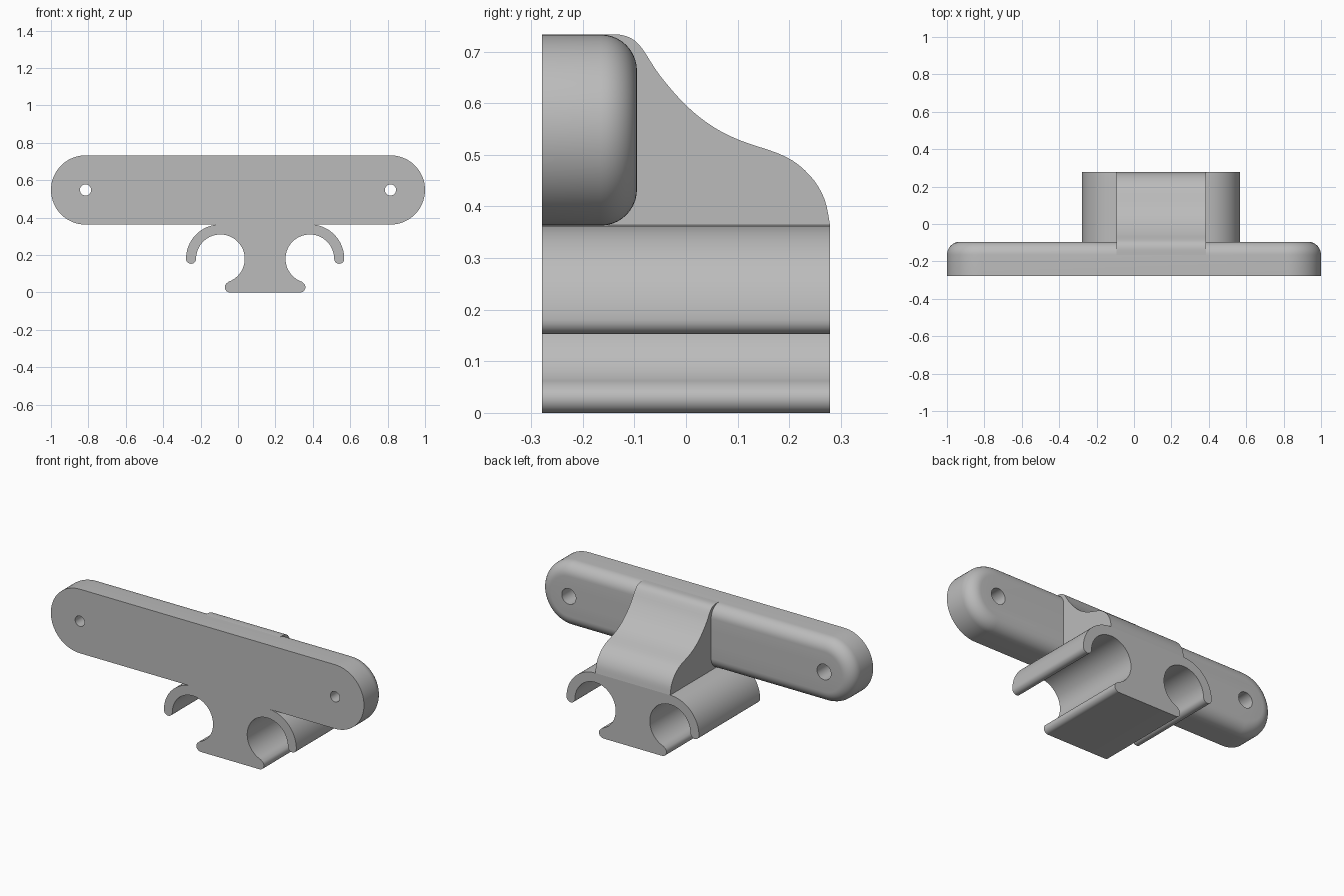
import bpy
import bmesh
from math import pi, sin, cos, radians
from mathutils import Vector

if "Cube" in bpy.data.objects:
    bpy.data.objects.remove(bpy.data.objects["Cube"], do_unlink=True)

FRONT, BACK = -0.279, 0.279
PLATE_BACK = -0.095
MID_Z, END_R = 0.548, 0.185      # plate centre height and end radius
CLIP_X, CLIP_Z = 0.145, 0.18     # clip centre line and tube height
TUBE_X, TUBE_R, ARM_R = 0.239, 0.13, 0.184

grey = bpy.data.materials.new("plain grey")
grey.use_nodes = True
grey.diffuse_color = (0.5, 0.5, 0.5, 1)
grey.node_tree.nodes["Principled BSDF"].inputs["Base Color"].default_value = (0.5, 0.5, 0.5, 1)


def loft(name, rings):
    """Skin matching rings of points and cap both ends."""
    bm = bmesh.new()
    loops = [[bm.verts.new(p) for p in ring] for ring in rings]
    n = len(loops[0])
    for a, b in zip(loops, loops[1:]):
        for i in range(n):
            j = (i + 1) % n
            bm.faces.new((a[i], a[j], b[j], b[i]))
    bm.faces.new(loops[0])
    bm.faces.new(loops[-1])
    bmesh.ops.recalc_face_normals(bm, faces=bm.faces)
    mesh = bpy.data.meshes.new(name)
    bm.to_mesh(mesh)
    bm.free()
    mesh.materials.append(grey)
    obj = bpy.data.objects.new(name, mesh)
    bpy.context.collection.objects.link(obj)
    return obj


def activate(obj):
    bpy.ops.object.select_all(action='DESELECT')
    obj.select_set(True)
    bpy.context.view_layer.objects.active = obj


def smooth(obj):
    activate(obj)
    bpy.ops.object.shade_smooth_by_angle(angle=radians(30))


def arc(cx, cz, r, start, end, steps):
    """Points on an arc in the xz plane, angles in degrees."""
    angles = [radians(start + (end - start) * i / steps) for i in range(steps + 1)]
    return [(cx + r * cos(a), cz + r * sin(a)) for a in angles]


# Wall plate: long rounded bar with a rounded back edge
def stadium(y, r):
    outline = (arc(1 - END_R, MID_Z, r, -90, 90, 32)
               + arc(END_R - 1, MID_Z, r, 90, 270, 32))
    return [(x, y, z) for x, z in outline]


ROUND = 0.07
rings = [stadium(FRONT, END_R)]
for i in range(11):
    a = pi / 2 * i / 10
    rings.append(stadium(PLATE_BACK - ROUND * (1 - sin(a)), END_R - ROUND * (1 - cos(a))))
plate = loft("wall_plate", rings)

# Screw holes, wider at the back
for side in (-1, 1):
    steps = [(FRONT - 0.1, 0.03), (-0.2, 0.03), (-0.199, 0.045), (0, 0.045)]
    cutter = loft("hole_cutter", [[(x, y, z) for x, z in
                  arc(side * (1 - END_R), MID_Z, r, 0, 348.75, 31)] for y, r in steps])
    cutter.hide_render = True
    activate(plate)
    cut = plate.modifiers.new("hole", 'BOOLEAN')
    cut.operation, cut.object, cut.solver = 'DIFFERENCE', cutter, 'EXACT'
    bpy.ops.object.modifier_apply(modifier=cut.name)
    bpy.data.objects.remove(cutter, do_unlink=True)
smooth(plate)

# Double clip: half profile from the top of the arm down to the foot, mirrored
tip_r = (ARM_R - TUBE_R) / 2
foot_r = 0.028
foot_x = TUBE_X + (TUBE_R + foot_r) * cos(radians(-109))
half = arc(TUBE_X, CLIP_Z, ARM_R, 90, 0, 20)
half += arc(TUBE_X + TUBE_R + tip_r, CLIP_Z, tip_r, 0, -180, 10)[1:]
half += arc(TUBE_X, CLIP_Z, TUBE_R, 0, 251, 44)[1:]
half += arc(foot_x, foot_r, foot_r, 71, -90, 12)[1:]
profile = half + [(-x, z) for x, z in reversed(half)]
clip = loft("double_clip", [[(CLIP_X + x, y, z) for x, z in profile] for y in (FRONT, BACK)])
smooth(clip)

# Sweeping bracket between plate and clip
path = [Vector(p) for p in (
    (BACK, 0.364), (0.268, 0.415), (0.24, 0.46), (0.192, 0.497), (0.105, 0.528),
    (0.05, 0.556), (0, 0.596), (-0.05, 0.653), (-0.085, 0.706), (-0.105, 0.725),
    (-0.13, 0.733), (-0.165, 0.733))]
curve = []
for i in range(len(path) - 1):
    a, b = path[max(i - 1, 0)], path[i]
    c, d = path[i + 1], path[min(i + 2, len(path) - 1)]
    for t in (0, 0.25, 0.5, 0.75):
        curve.append(b + 0.5 * t * ((c - a) + t * ((2 * a - 5 * b + 4 * c - d)
                     + t * (3 * b - a - 3 * c + d))))
curve += [path[-1], Vector((path[-1].x, 0.364))]
bracket = loft("curved_bracket", [[(CLIP_X + s * TUBE_X, y, z) for y, z in curve]
                                  for s in (-1, 1)])
smooth(bracket)
